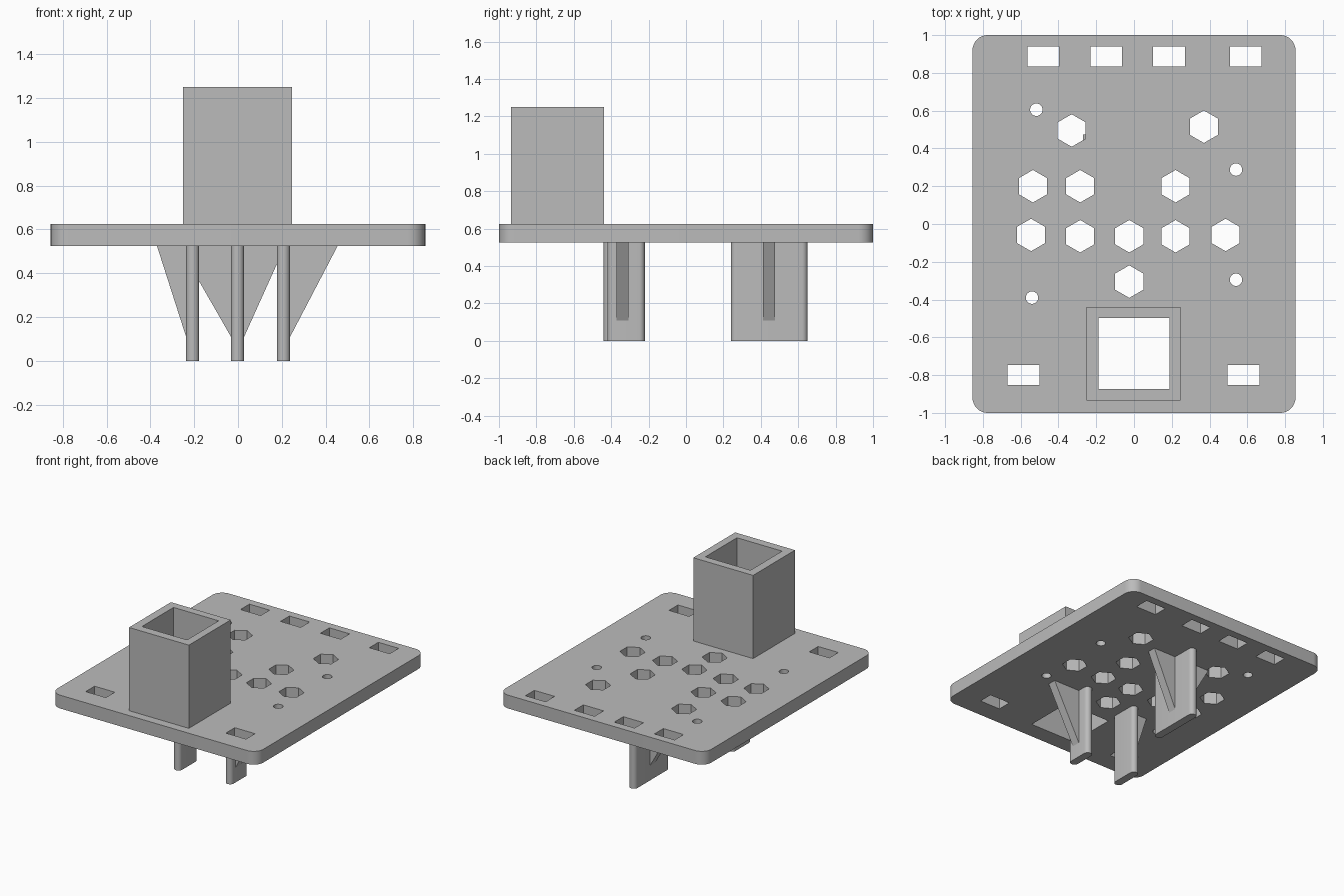
import bpy, bmesh
from math import sin, cos, pi, radians
from mathutils import Matrix

if "Cube" in bpy.data.objects:
    bpy.data.objects.remove(bpy.data.objects["Cube"], do_unlink=True)

grey = bpy.data.materials.new("plain grey")
grey.use_nodes = True
colour = (0.5, 0.5, 0.5, 1)
grey.diffuse_color = colour
grey.node_tree.nodes["Principled BSDF"].inputs["Base Color"].default_value = colour


def ngon(x, y, r, sides, turn=0.0):
    """Regular outline; the turn is in radians."""
    return [(x + r * cos(turn + 2 * pi * i / sides), y + r * sin(turn + 2 * pi * i / sides))
            for i in range(sides)]


def rect(x, y, w, d):
    return [(x + sx * w / 2, y + sy * d / 2) for sx, sy in ((-1, -1), (1, -1), (1, 1), (-1, 1))]


def rounded(x, y, w, d, r, steps=8):
    """Rectangle outline with rounded corners."""
    pts = []
    for k, (sx, sy) in enumerate(((1, 1), (-1, 1), (-1, -1), (1, -1))):
        cx, cy = x + sx * (w / 2 - r), y + sy * (d / 2 - r)
        for i in range(steps + 1):
            a = pi / 2 * (k + i / steps)
            pts.append((cx + r * cos(a), cy + r * sin(a)))
    return pts


def prism(name, loops, low, high, turn=None):
    """Extrude an outline (first loop) with holes (other loops)."""
    curve = bpy.data.curves.new(name, "CURVE")
    curve.dimensions = "2D"
    curve.fill_mode = "BOTH"
    curve.extrude = (high - low) / 2
    for pts in loops:
        spline = curve.splines.new("POLY")
        spline.points.add(len(pts) - 1)
        for p, (x, y) in zip(spline.points, pts):
            p.co = (x, y, 0, 1)
        spline.use_cyclic_u = True
    temp = bpy.data.objects.new(name, curve)
    bpy.context.collection.objects.link(temp)
    bpy.context.view_layer.update()
    mesh = bpy.data.meshes.new_from_object(temp.evaluated_get(bpy.context.evaluated_depsgraph_get()))
    bpy.data.objects.remove(temp, do_unlink=True)
    bm = bmesh.new()
    bm.from_mesh(mesh)
    bmesh.ops.remove_doubles(bm, verts=bm.verts, dist=0.0005)
    bmesh.ops.translate(bm, verts=bm.verts, vec=(0, 0, (low + high) / 2))
    if turn:
        bmesh.ops.transform(bm, verts=bm.verts, matrix=turn)
    bmesh.ops.recalc_face_normals(bm, faces=bm.faces)
    bm.to_mesh(mesh)
    bm.free()
    mesh.name = name
    mesh.materials.clear()
    mesh.materials.append(grey)
    obj = bpy.data.objects.new(name, mesh)
    bpy.context.collection.objects.link(obj)
    bpy.ops.object.select_all(action="DESELECT")
    obj.select_set(True)
    bpy.context.view_layer.objects.active = obj
    bpy.ops.object.shade_smooth_by_angle(angle=radians(30))
    return obj


UNDER, TOP = 0.525, 0.625

# Base plate with slots, hexagonal holes, screw holes and the socket opening
bore = rect(0, -0.685, 0.375, 0.375)
slots = [(x, 0.887) for x in (-0.48, -0.147, 0.185, 0.592)] + [(-0.585, -0.8), (0.58, -0.8)]
hexes = [(-0.33, 0.495), (0.37, 0.515), (-0.535, 0.2), (-0.285, 0.2), (0.22, 0.2),
         (-0.545, -0.058), (-0.285, -0.065), (-0.025, -0.065), (0.22, -0.065),
         (0.485, -0.058), (-0.025, -0.305)]
screws = [(-0.517, 0.605), (0.54, 0.288), (0.54, -0.295), (-0.54, -0.39)]
prism("base_plate",
      [rounded(0, 0, 1.71, 2, 0.08), bore]
      + [rect(x, y, 0.168, 0.106) for x, y in slots]
      + [ngon(x, y, 0.086, 6, pi / 2) for x, y in hexes]
      + [ngon(x, y, 0.033, 24) for x, y in screws], UNDER, TOP)

# Open square socket standing on the plate
prism("square_socket", [rect(-0.002, -0.687, 0.497, 0.497), bore], TOP, 1.25)

# Hanging fins with round ends, each braced by triangular gussets
# name, x, front y, back y, gusset y, gusset tips
fins = [("right_fin", -0.207, -0.44, -0.22, -0.34, [-0.37]),
        ("left_fin", 0.208, -0.42, -0.22, -0.34, [0.455]),
        ("rear_fin", -0.002, 0.24, 0.65, 0.443, [-0.27, 0.215])]
upright = Matrix.Rotation(pi / 2, 4, "X")
for name, x, y0, y1, gy, tips in fins:
    prism(name, [rounded(x, (y0 + y1) / 2, 0.06, y1 - y0, 0.0299)], 0, UNDER)
    for tip in tips:
        side = x + (0.03 if tip > x else -0.03)
        prism(name + "_gusset", [[(x, UNDER), (tip, UNDER), (side, 0.11), (x, 0.11)]],
              -gy - 0.032, -gy + 0.032, upright)
